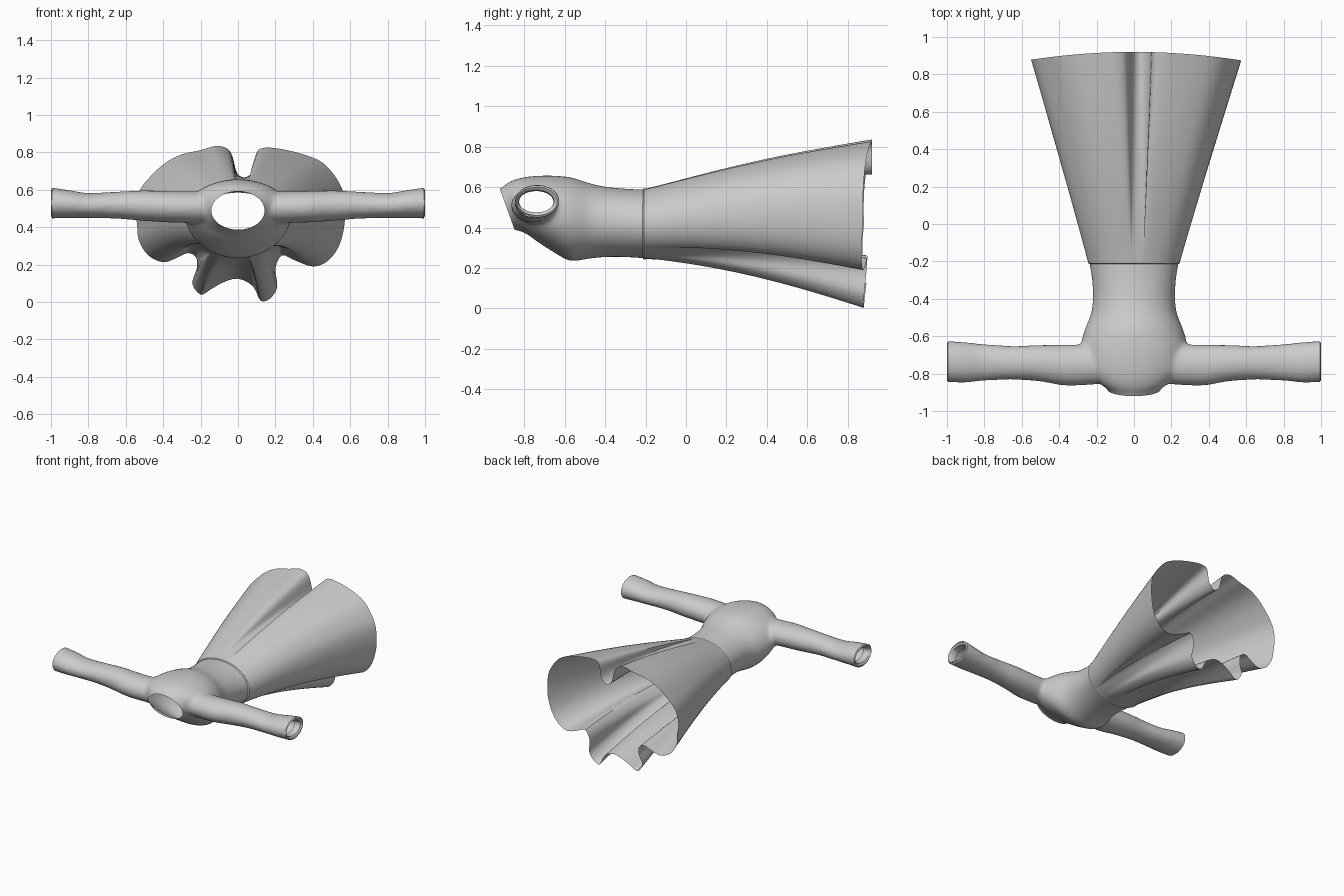
import bpy, bmesh
from math import sin, cos, pi, atan2
from mathutils import Vector

if "Cube" in bpy.data.objects:
    bpy.data.objects.remove(bpy.data.objects["Cube"])


def loft(bm, rings, caps=False):
    """Skin a list of closed point rings."""
    vs = [[bm.verts.new(p) for p in r] for r in rings]
    n = len(vs[0])
    for a, b in zip(vs, vs[1:]):
        for i in range(n):
            j = (i + 1) % n
            bm.faces.new((a[i], a[j], b[j], b[i]))
    if caps:
        bm.faces.new(vs[0])
        bm.faces.new(vs[-1])


def finish(bm, name):
    bmesh.ops.recalc_face_normals(bm, faces=bm.faces)
    me = bpy.data.meshes.new(name)
    bm.to_mesh(me)
    bm.free()
    ob = bpy.data.objects.new(name, me)
    bpy.context.collection.objects.link(ob)
    return ob


def smooth(ob, angle):
    bpy.ops.object.select_all(action='DESELECT')
    ob.select_set(True)
    bpy.context.view_layer.objects.active = ob
    bpy.ops.object.shade_smooth_by_angle(angle=angle)


def catmull(a, b, c, d, t):
    return 0.5 * (2 * b + (c - a) * t + (2 * a - 5 * b + 4 * c - d) * t * t
                  + (3 * b - a - 3 * c + d) * t ** 3)


def dense(rows, k=4):
    """Smoothly interpolate section parameters."""
    out = []
    for i in range(len(rows) - 1):
        q = [rows[max(0, min(len(rows) - 1, i + o))] for o in (-1, 0, 1, 2)]
        for s in range(k):
            out.append([catmull(*v, s / k) for v in zip(*q)])
    return out + [list(rows[-1])]


N = 48
ANG = [2 * pi * i / N for i in range(N)]


def body_ring(y, hw, lo, hi, tilt):
    c, h = (lo + hi) / 2, (hi - lo) / 2
    return [(hw * cos(a), y + tilt * h * sin(a), c + h * sin(a)) for a in ANG]


def sleeve_ring(side, x, y0, y1, lo, hi):
    return [(side * x, (y0 + y1) / 2 + (y1 - y0) / 2 * cos(a),
             (lo + hi) / 2 + (hi - lo) / 2 * sin(a)) for a in ANG]


# Bodice volume: y, half width, bottom, top, tilt
body = [(-.98, .135, .36, .555, -.36), (-.89, .137, .388, .588, -.36),
        (-.83, .205, .37, .628, -.3), (-.76, .265, .325, .65, -.2),
        (-.66, .285, .27, .657, -.1), (-.57, .265, .235, .648, 0),
        (-.48, .23, .246, .62, 0), (-.40, .22, .254, .602, 0),
        (-.30, .224, .254, .592, 0), (-.20, .24, .247, .588, 0),
        (-.12, .25, .24, .59, 0)]
# Sleeve volume: x, back and front y, bottom, top
sleeve = [(.12, -.85, -.64, .42, .59), (.35, -.865, -.645, .425, .593),
          (.50, -.842, -.647, .434, .597), (.65, -.832, -.652, .446, .59),
          (.80, -.838, -.642, .449, .583), (.90, -.848, -.632, .449, .598),
          (1.0, -.845, -.625, .447, .612), (1.06, -.845, -.625, .447, .612)]
src = bmesh.new()
loft(src, [body_ring(*r) for r in dense(body)], True)
for s in (-1, 1):
    loft(src, [sleeve_ring(s, *r) for r in dense(sleeve)], True)
bodice = finish(src, "bodice")

# Fuse into one skin, then cut the neck, cuffs and waist open
m = bodice.modifiers.new("fuse", 'REMESH')
m.mode = 'VOXEL'
m.voxel_size = 0.013
m = bodice.modifiers.new("soften", 'SMOOTH')
m.factor = 0.5
m.iterations = 8
dg = bpy.context.evaluated_depsgraph_get()
fused = bpy.data.meshes.new_from_object(bodice.evaluated_get(dg))
bodice.modifiers.clear()
bm = bmesh.new()
bm.from_mesh(fused)
for co, no in (((0, -.918, .585), (0, -.94, -.34)), ((.995, 0, 0), (1, 0, 0)),
               ((-.995, 0, 0), (-1, 0, 0)), ((0, -.2, 0), (0, 1, 0))):
    bmesh.ops.bisect_plane(bm, geom=bm.verts[:] + bm.edges[:] + bm.faces[:],
                           plane_co=co, plane_no=no, clear_outer=True)
bm.to_mesh(fused)
bm.free()
bodice.data = fused
smooth(bodice, 0.8)

# Turned-in cuff hems
for s, nm in ((-1, "left_cuff_hem"), (1, "right_cuff_hem")):
    bm = bmesh.new()
    loft(bm, [sleeve_ring(s, *r) for r in (
        (.993, -.842, -.628, .45, .609), (1.0, -.837, -.637, .46, .6),
        (.99, -.828, -.652, .475, .585), (.94, -.825, -.655, .475, .58))])
    smooth(finish(bm, nm), 0.8)

# Skirt: hem outline (x, z), counter-clockwise from the back notch
hem = [(.04, .662), (-.005, .69), (-.03, .78), (-.06, .822), (-.12, .835), (-.2, .812),
       (-.3, .79), (-.38, .75), (-.45, .69), (-.525, .6), (-.55, .5), (-.54, .42),
       (-.53, .33), (-.48, .25), (-.4, .213), (-.33, .235), (-.27, .262), (-.225, .24),
       (-.22, .18), (-.245, .1), (-.2, .04), (-.15, .065), (-.08, .105), (0, .125),
       (.08, .085), (.12, .008), (.17, .018), (.21, .08), (.2, .18), (.235, .25),
       (.3, .225), (.4, .19), (.48, .22), (.54, .3), (.57, .42), (.57, .55),
       (.54, .64), (.46, .74), (.35, .79), (.22, .82), (.14, .825), (.1, .8),
       (.085, .71)]
n = len(hem)
pts = []
for i in range(n):
    q = [Vector(hem[(i + o) % n]) for o in (-1, 0, 1, 2)]
    pts += [catmull(*q, k / 3) for k in range(3)]


def skirt_ring(t):
    ring = []
    for p in pts:
        a = atan2((p.y - .42) / .4, p.x / .55)
        waist = Vector((.245 * cos(a), .418 + .173 * sin(a)))
        full = Vector((.54 * cos(a), .46 + .34 * sin(a)))
        q = waist + (full - waist) * t + (p - full) * t ** 1.25
        q.y += .022 * sin(pi * t)
        end = .92 - .045 * (p.x / .57) ** 2 - .04 * max(0, .42 - p.y) / .42
        ring.append((q.x, -.205 + (end + .205) * t, q.y))
    return ring


bm = bmesh.new()
loft(bm, [skirt_ring(i / 24) for i in range(25)])
smooth(finish(bm, "skirt"), 0.6)

# Waist seam
bm = bmesh.new()
loft(bm, [body_ring(y, .24 + d, .247 - d, .588 + d, 0)
          for y, d in ((-.215, -.003), (-.208, .006), (-.2, .004))])
smooth(finish(bm, "waist_seam"), 0.6)
